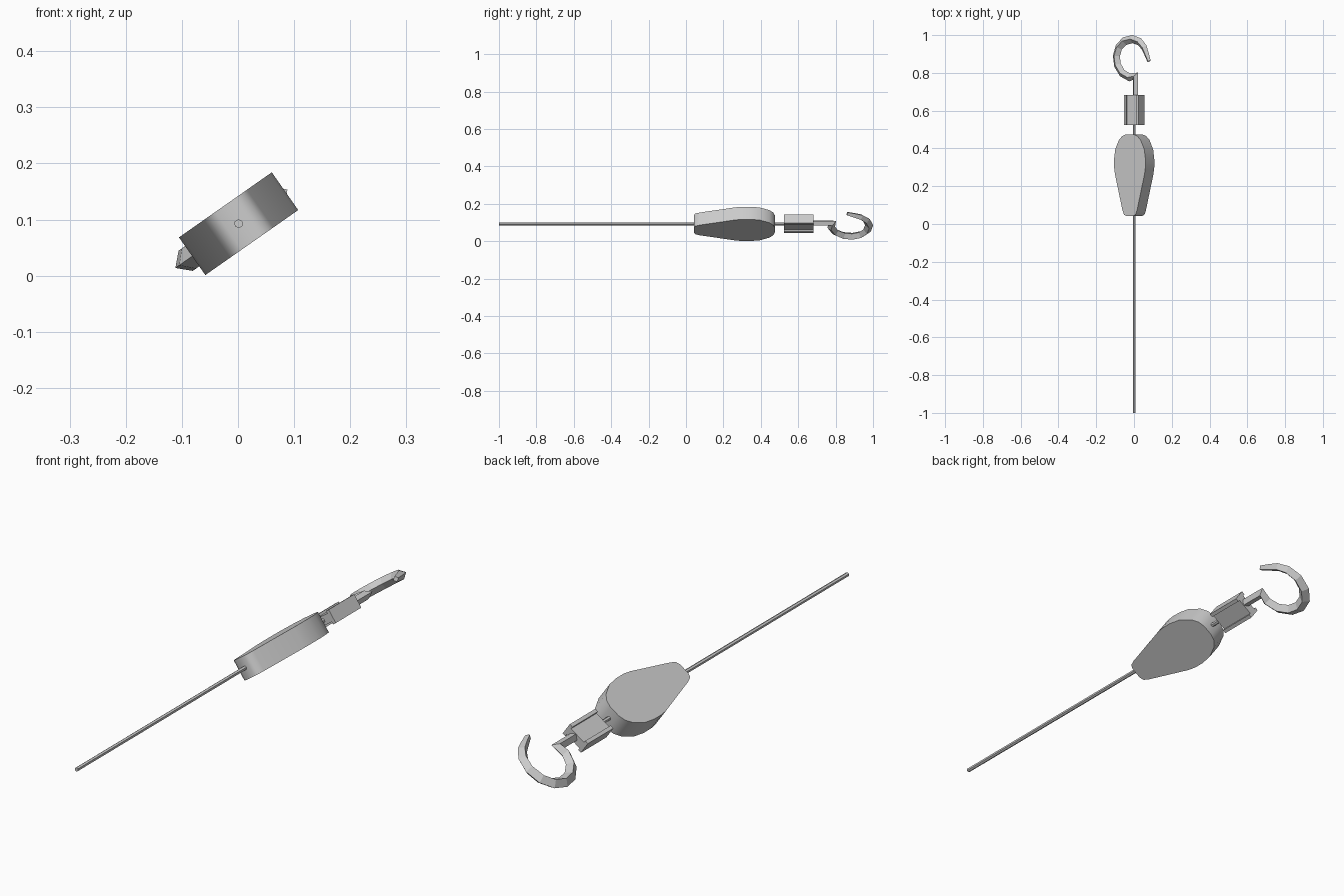
import bpy, bmesh
from math import radians
from mathutils import Vector, Matrix

if "Cube" in bpy.data.objects:
    bpy.data.objects.remove(bpy.data.objects["Cube"])

# Everything is built flat (u = x, n = z) and then tilted about the y axis
TILT = Matrix.Translation((0.001, 0, 0.0925)) @ Matrix.Rotation(radians(-35), 4, 'Y')


def finish(name, bm, smooth=False):
    bmesh.ops.recalc_face_normals(bm, faces=bm.faces)
    bm.transform(TILT)
    me = bpy.data.meshes.new(name)
    bm.to_mesh(me)
    bm.free()
    ob = bpy.data.objects.new(name, me)
    bpy.context.collection.objects.link(ob)
    if smooth:
        bpy.ops.object.select_all(action='DESELECT')
        bpy.context.view_layer.objects.active = ob
        ob.select_set(True)
        bpy.ops.object.shade_smooth_by_angle(angle=radians(42))
    return ob


def prism(name, outline, direction, smooth=False):
    """Extrude a closed outline along a direction."""
    bm = bmesh.new()
    face = bm.faces.new([bm.verts.new(p) for p in outline])
    ext = bmesh.ops.extrude_face_region(bm, geom=[face], use_keep_orig=True)
    verts = [g for g in ext['geom'] if isinstance(g, bmesh.types.BMVert)]
    bmesh.ops.translate(bm, verts=verts, vec=direction)
    return finish(name, bm, smooth)


# Pear-shaped weight
half = [(0.022, 0.042), (0.038, 0.050), (0.047, 0.072), (0.096, 0.265), (0.101, 0.30),
        (0.101, 0.345), (0.094, 0.395), (0.070, 0.445), (0.048, 0.466), (0.022, 0.475)]
outline = half + [(-u, y) for u, y in reversed(half)]
prism("weight_body", [(u, y, -0.041) for u, y in outline], (0, 0, 0.082), True)

# Thin line running through the weight to the connector
r = 0.008
prism("line", [(r, -1, 0), (r / 2, -1, r * .87), (-r / 2, -1, r * .87),
               (-r, -1, 0), (-r / 2, -1, -r * .87), (r / 2, -1, -r * .87)], (0, 1.55, 0))

# Connector block with raised side flanges
a, b, c, d = 0.048, 0.027, 0.034, 0.017
quarter = [(a, b), (c, b), (c, d)]
sec = quarter + [(-u, n) for u, n in reversed(quarter)]
sec += [(-u, -n) for u, n in quarter] + [(u, -n) for u, n in reversed(quarter)]
prism("connector_block", [(u, 0.525, n) for u, n in sec], (0, 0.158, 0))

# Hook: diamond section swept along a flat path, (u, y, radius)
path = [(0.008, 0.66, .017), (0.008, 0.782, .017), (-0.030, 0.776, .020),
        (-0.078, 0.799, .021), (-0.108, 0.842, .022), (-0.115, 0.890, .022),
        (-0.099, 0.936, .022), (-0.062, 0.968, .022), (-0.012, 0.979, .021),
        (0.034, 0.965, .020), (0.064, 0.935, .018), (0.080, 0.900, .015),
        (0.096, 0.862, .011)]
pts = [Vector((u, y, 0)) for u, y, _ in path]
bm = bmesh.new()
rings = []
for i, p in enumerate(pts):
    before = (p - pts[max(i - 1, 0)]).normalized()
    after = (pts[min(i + 1, len(pts) - 1)] - p).normalized()
    t = (before + after).normalized()
    side = Vector((t.y, -t.x, 0))
    # widen the section at bends so that the joints are mitred
    k = 1 / max(t.dot(after if after.length else before), 0.6)
    rad = path[i][2]
    up = Vector((0, 0, rad))
    rings.append([bm.verts.new(q) for q in
                  (p + side * rad * k, p + up, p - side * rad * k, p - up)])
for r0, r1 in zip(rings, rings[1:]):
    for j in range(4):
        bm.faces.new((r0[j], r0[(j + 1) % 4], r1[(j + 1) % 4], r1[j]))
bm.faces.new(rings[0])
bm.faces.new(rings[-1])
finish("hook", bm)
